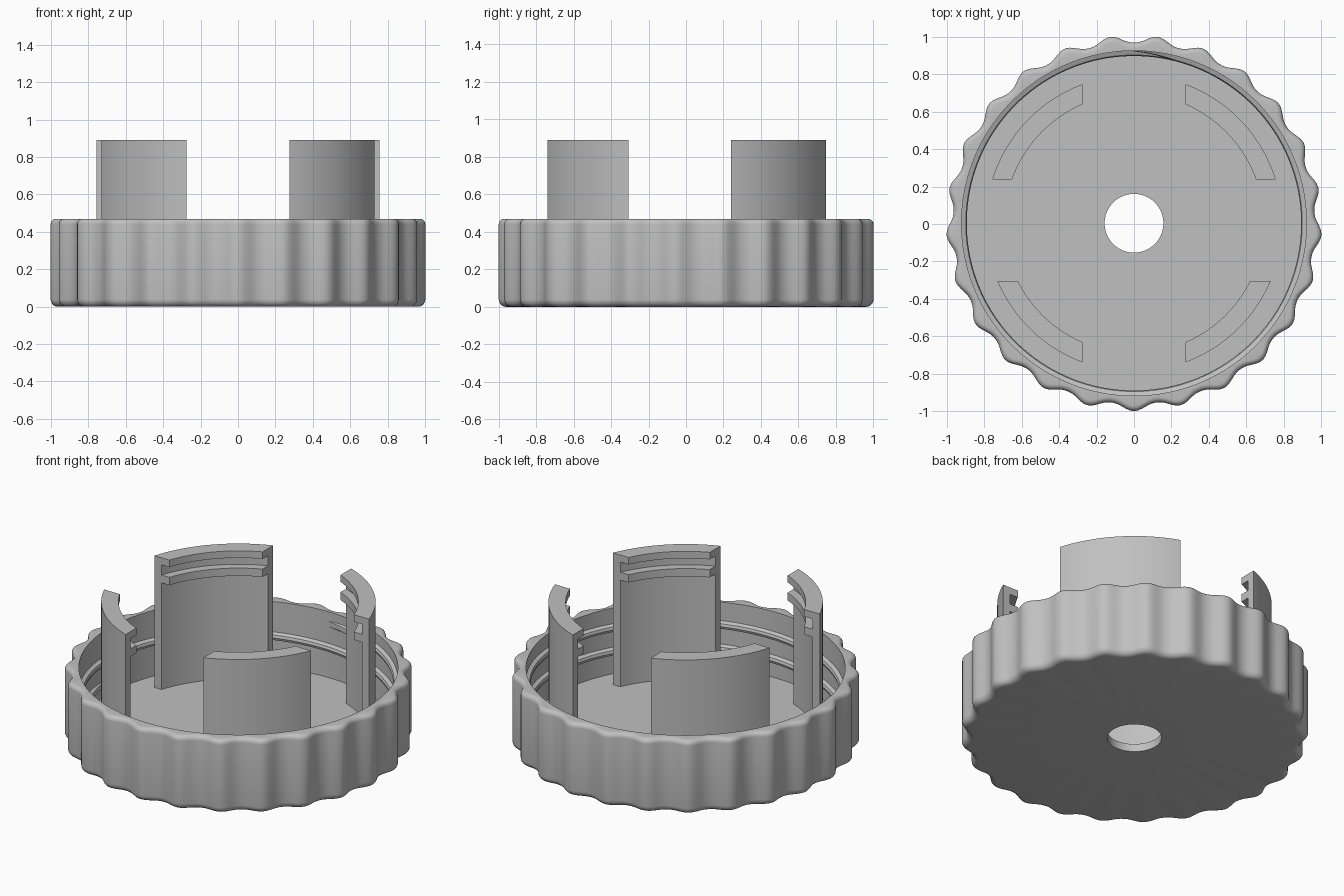
import bpy, bmesh
from math import pi, sin, cos, asin, acos, radians

if "Cube" in bpy.data.objects:
    bpy.data.objects.remove(bpy.data.objects["Cube"])

grey = bpy.data.materials.new("light grey plastic")
grey.use_nodes = True
COLOUR = (0.53, 0.53, 0.53, 1)
grey.diffuse_color = COLOUR
grey.node_tree.nodes["Principled BSDF"].inputs["Base Color"].default_value = COLOUR

CENTRE_Y = 0.004
LOBES = 25
FLOOR = 0.05
HEIGHT = 0.47
WALL = 0.922


def sweep(name, sections, loop):
    """Skin a row of closed cross-sections; loop joins the last to the first."""
    bm = bmesh.new()
    rows = [[bm.verts.new(p) for p in section] for section in sections]
    n = len(rows[0])
    pairs = list(zip(rows, rows[1:]))
    if loop:
        pairs.append((rows[-1], rows[0]))
    else:
        bm.faces.new(rows[0])
        bm.faces.new(rows[-1])
    for a, b in pairs:
        for j in range(n):
            k = (j + 1) % n
            bm.faces.new((a[j], a[k], b[k], b[j]))
    bmesh.ops.recalc_face_normals(bm, faces=bm.faces)
    mesh = bpy.data.meshes.new(name)
    bm.to_mesh(mesh)
    bm.free()
    mesh.materials.append(grey)
    obj = bpy.data.objects.new(name, mesh)
    obj.location.y = CENTRE_Y
    bpy.context.collection.objects.link(obj)
    bpy.context.view_layer.objects.active = obj
    obj.select_set(True)
    bpy.ops.object.shade_smooth_by_angle(angle=radians(35))
    obj.select_set(False)
    return obj


def polar(r, a, z):
    return (r * cos(a), r * sin(a), z)


def fillet(radius, z, start):
    """Quarter round, as (inset from the outer surface, height)."""
    angles = [start + i * pi / 10 for i in range(6)]
    return [(radius * (1 - cos(a)), z + radius * sin(a)) for a in angles]


# Cap: lathed cup with a centre hole and a scalloped grip
outer = fillet(0.04, 0.04, -pi / 2) + fillet(0.03, HEIGHT - 0.03, 0)
inner = [(WALL, HEIGHT), (WALL, FLOOR), (0.157, FLOOR), (0.157, 0)]


def cap_section(a):
    lobe = 0.5 + 0.5 * cos(LOBES * (a + pi / 2))
    grip = 0.966 + 0.038 * lobe ** 1.2
    return [polar(grip - d, a, z) for d, z in outer] + [polar(r, a, z) for r, z in inner]


STEPS = LOBES * 14
sweep("cap", [cap_section(2 * pi * i / STEPS) for i in range(STEPS)], True)

# Screw thread: helical ridge inside the wall, tapered at both ends
TURNS, PITCH = 1.75, 0.15
thread_steps = 260
thread = []
for i in range(thread_steps + 1):
    t = i / thread_steps
    a = pi + 2 * pi * TURNS * t
    z = 0.13 + PITCH * TURNS * t
    depth = 0.028 * min(1, 40 * t + 0.1, 40 * (1 - t) + 0.1)
    ridge = [(0.01, -0.03), (-depth * 0.8, -0.016), (-depth, 0),
             (-depth * 0.8, 0.016), (0.01, 0.03)]
    thread.append([polar(WALL + d, a, z + h) for d, h in ridge])
sweep("screw_thread", thread, False)

# Tabs: curved uprights with two inward ledges, ends cut square to the axes
OUT, BODY, LEDGE = 0.793, 0.745, 0.693
tab_profile = [(OUT, 0.04), (OUT, 0.89), (LEDGE, 0.89), (LEDGE, 0.845),
               (BODY, 0.845), (BODY, 0.78), (LEDGE, 0.78), (LEDGE, 0.73),
               (BODY, 0.73), (BODY, 0.04)]


def tab(name, sx, sy, end_y):
    sections = []
    for i in range(25):
        section = []
        for r, z in tab_profile:
            low, high = asin(end_y / r), acos(0.275 / r)
            x, y, z = polar(r, low + (high - low) * i / 24, z)
            section.append((sx * x, sy * y, z))
        sections.append(section)
    sweep(name, sections, False)


for side, sx in (("left", 1), ("right", -1)):
    tab("back_" + side + "_tab", sx, 1, 0.235)
    tab("front_" + side + "_tab", sx, -1, 0.31)
